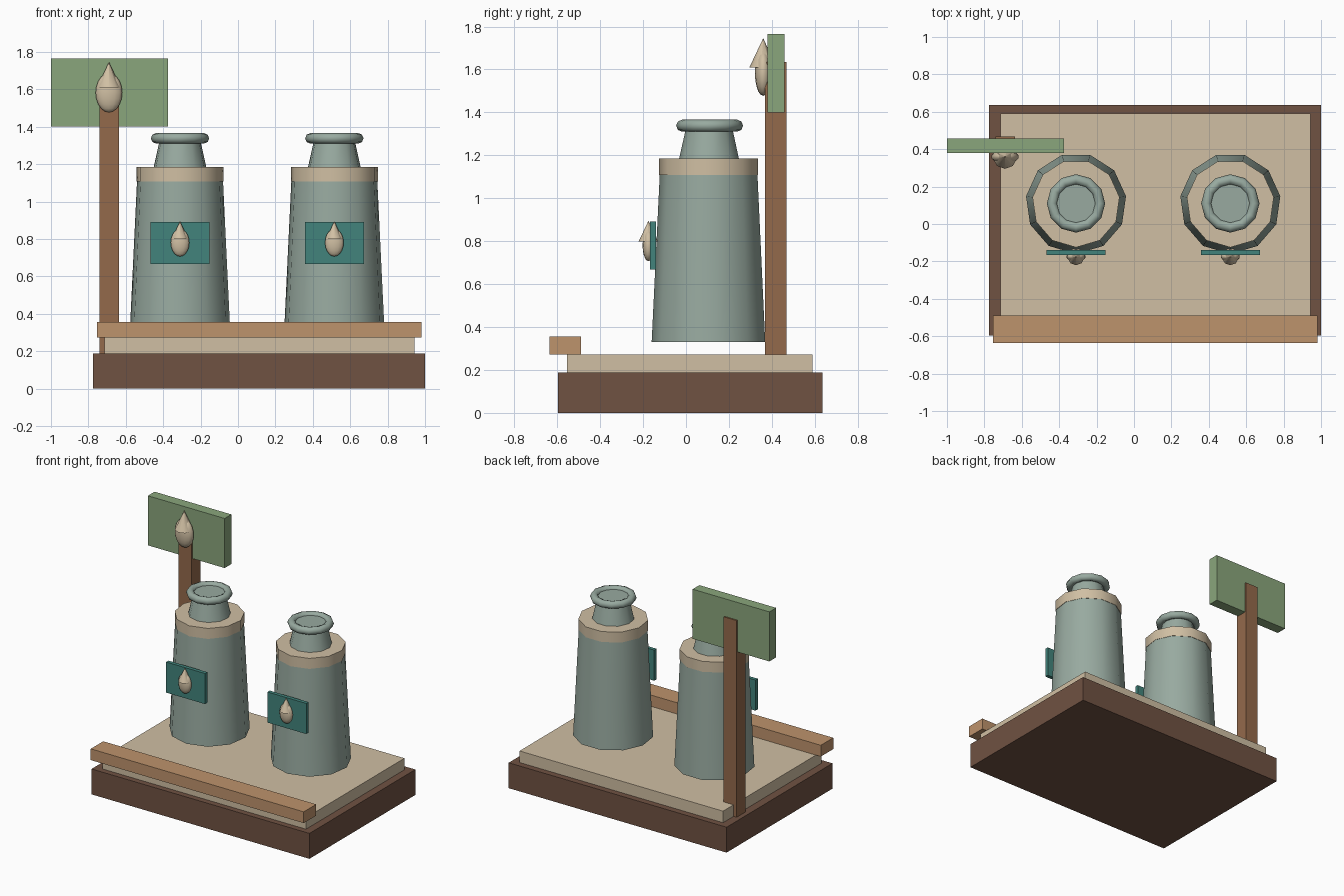
import bpy, bmesh, math
from math import pi, sin, cos, radians

default = bpy.data.objects.get("Cube")
if default:
    bpy.data.objects.remove(default)


def material(name, rgb):
    linear = [((c / 255 + 0.055) / 1.055) ** 2.4 for c in rgb]
    m = bpy.data.materials.new(name)
    m.use_nodes = True
    m.diffuse_color = (*linear, 1)
    m.node_tree.nodes["Principled BSDF"].inputs["Base Color"].default_value = (*linear, 1)
    return m


DARK = material("dark brown", (112, 82, 66))
CREAM = material("cream", (208, 191, 163))
TAN = material("tan wood", (190, 147, 108))
WOOD = material("brown wood", (148, 106, 75))
SAGE = material("sage grey", (152, 170, 160))
TEAL = material("teal", (66, 132, 124))
GREEN = material("leaf green", (138, 166, 124))


def finish(bm, name, mat, smooth=None):
    bmesh.ops.recalc_face_normals(bm, faces=bm.faces)
    mesh = bpy.data.meshes.new(name)
    bm.to_mesh(mesh)
    bm.free()
    mesh.materials.append(mat)
    ob = bpy.data.objects.new(name, mesh)
    bpy.context.collection.objects.link(ob)
    if smooth:
        bpy.ops.object.select_all(action='DESELECT')
        ob.select_set(True)
        bpy.context.view_layer.objects.active = ob
        bpy.ops.object.shade_smooth_by_angle(angle=radians(smooth))
    return ob


def box(name, mat, x, y, z):
    bm = bmesh.new()
    bmesh.ops.create_cube(bm, size=1)
    for v in bm.verts:
        v.co = [lo + (c + 0.5) * (hi - lo) for c, (lo, hi) in zip(v.co, (x, y, z))]
    return finish(bm, name, mat)


def lathe(name, mat, cx, cy, profile, sides, closed=False, smooth=42):
    """Turn (radius, height) points about a vertical axis, one corner facing front."""
    bm = bmesh.new()
    rings = []
    for r, z in profile:
        ring = []
        for i in range(sides):
            a = 2 * pi * i / sides - pi / 2
            ring.append(bm.verts.new((cx + r * cos(a), cy + r * sin(a), z)))
        rings.append(ring)
    pairs = list(zip(rings, rings[1:]))
    if closed:
        pairs.append((rings[-1], rings[0]))
    else:
        bm.faces.new(rings[0])
        bm.faces.new(rings[-1])
    for low, high in pairs:
        for i in range(sides):
            j = (i + 1) % sides
            bm.faces.new((low[i], low[j], high[j], high[i]))
    return finish(bm, name, mat, smooth)


def drop(name, x, y, z, s):
    """Flattened oval with a pointed cone on top."""
    bm = bmesh.new()
    bmesh.ops.create_uvsphere(bm, u_segments=14, v_segments=10, radius=1)
    for v in bm.verts:
        v.co = (x + v.co.x * 0.073 * s, y + v.co.y * 0.039 * s, z + v.co.z * 0.105 * s)
    finish(bm, name + "_oval", CREAM, 50)
    lathe(name + "_tip", CREAM, x, y,
          [(0.065 * s, z + 0.027 * s), (0.0005, z + 0.163 * s)], 9, smooth=50)


# Stand
box("base", DARK, (-0.775, 1), (-0.597, 0.635), (0, 0.187))
box("platform", CREAM, (-0.715, 0.943), (-0.555, 0.59), (0.187, 0.272))
box("front_rail", TAN, (-0.755, 0.98), (-0.635, -0.49), (0.272, 0.355))

# Signpost
box("sign_post", WOOD, (-0.74, -0.635), (0.367, 0.468), (0.187, 1.635))
box("sign_board", GREEN, (-1, -0.375), (0.38, 0.458), (1.4, 1.765))
drop("sign_drop", -0.69, 0.36, 1.582, 1)

# Two matching cans
SIDES = 11
CY = 0.11
for side, cx in (("right", -0.31), ("left", 0.515)):
    lathe(side + "_can_body", SAGE, cx, CY, [(0.27, 0.33), (0.229, 1.178)], SIDES)
    lathe(side + "_can_band", CREAM, cx, CY, [(0.235, 1.108), (0.235, 1.185)], SIDES)
    lathe(side + "_can_neck", SAGE, cx, CY, [(0.143, 1.18), (0.106, 1.345)], SIDES)
    rim = [(0.128 + 0.028 * cos(k * pi / 4), 1.338 + 0.028 * sin(k * pi / 4)) for k in range(8)]
    lathe(side + "_can_rim", SAGE, cx, CY, rim, 12, closed=True, smooth=60)
    box(side + "_label", TEAL, (cx - 0.158, cx + 0.158), (-0.167, -0.14), (0.667, 0.892))
    drop(side + "_label_drop", cx, -0.175, 0.78, 0.7)
